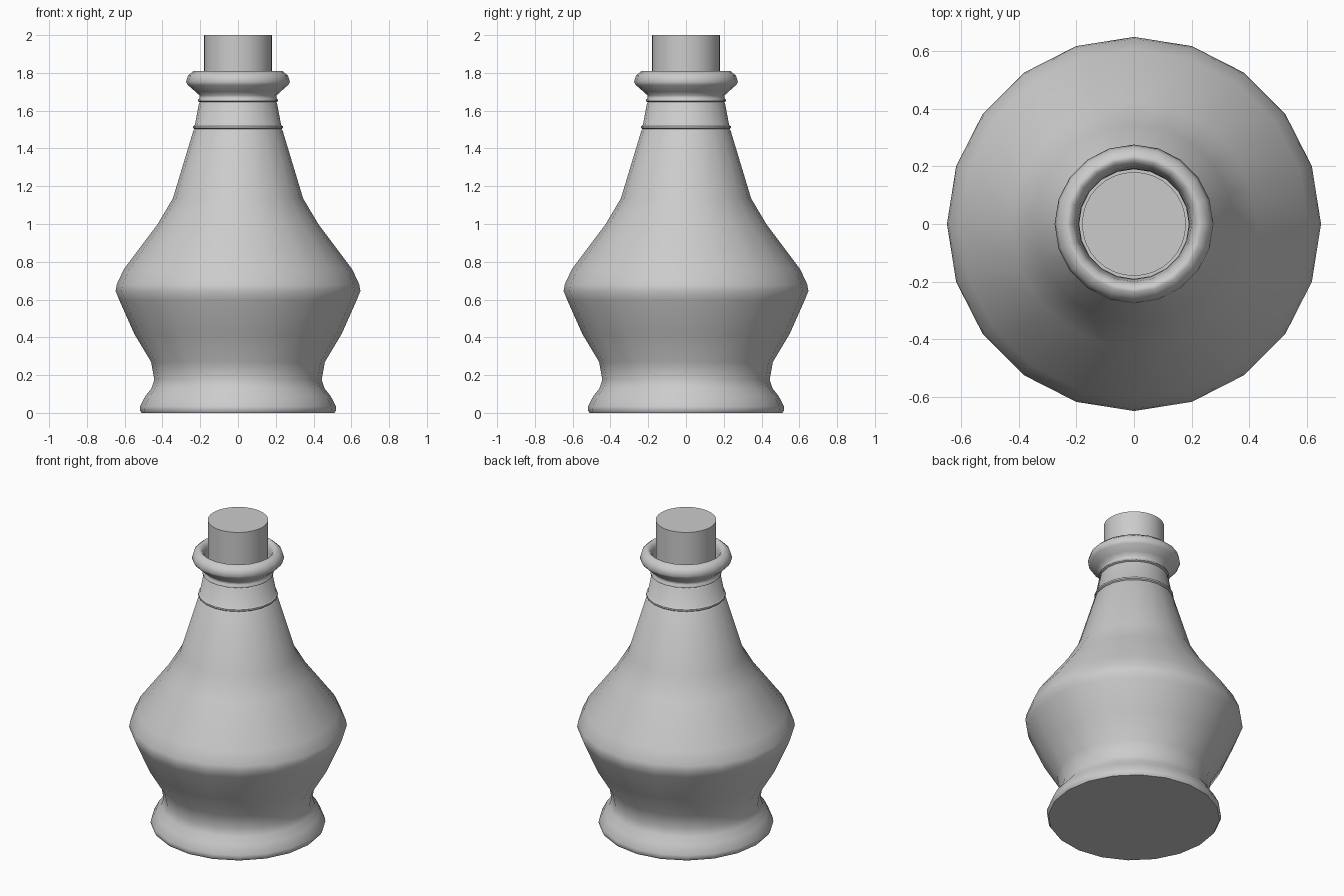
import bpy, bmesh, math

if "Cube" in bpy.data.objects:
    bpy.data.objects.remove(bpy.data.objects["Cube"])


def lathe(name, profile, segments, angle):
    """Revolve (radius, z) points around z; a zero radius closes an end."""
    bm = bmesh.new()
    verts = [bm.verts.new((r, 0, z)) for r, z in profile]
    edges = [bm.edges.new(pair) for pair in zip(verts, verts[1:])]
    bmesh.ops.spin(bm, geom=verts + edges, cent=(0, 0, 0), axis=(0, 0, 1),
                   angle=math.tau, steps=segments, use_duplicate=False)
    bmesh.ops.remove_doubles(bm, verts=bm.verts[:], dist=0.0005)
    bmesh.ops.recalc_face_normals(bm, faces=bm.faces[:])
    mesh = bpy.data.meshes.new(name)
    bm.to_mesh(mesh)
    bm.free()
    obj = bpy.data.objects.new(name, mesh)
    bpy.context.collection.objects.link(obj)
    bpy.ops.object.select_all(action='DESELECT')
    obj.select_set(True)
    bpy.context.view_layer.objects.active = obj
    bpy.ops.object.shade_smooth_by_angle(angle=math.radians(angle))
    return obj


# Bottle: foot, waist, belly, shoulder, ridged neck, lip and inner neck
foot = [(0, 0), (0.51, 0), (0.52, 0.015), (0.518, 0.035), (0.49, 0.09),
        (0.458, 0.13), (0.443, 0.175)]
belly = [(0.46, 0.27), (0.55, 0.42), (0.63, 0.6), (0.648, 0.645),
         (0.642, 0.68), (0.605, 0.76), (0.425, 1.0), (0.345, 1.135)]
neck = [(0.236, 1.495), (0.229, 1.502), (0.237, 1.508), (0.237, 1.518),
        (0.228, 1.525), (0.207, 1.638), (0.201, 1.645), (0.211, 1.65),
        (0.211, 1.658), (0.203, 1.666)]
lip = [(0.203, 1.68), (0.225, 1.7), (0.265, 1.735), (0.275, 1.752),
       (0.265, 1.785), (0.236, 1.81), (0.222, 1.808), (0.206, 1.79),
       (0.2, 1.765), (0.192, 1.7), (0.19, 1.55)]
lathe("bottle", foot + belly + neck + lip, 20, 50)

# Cork stopper
lathe("cork", [(0, 1.55), (0.18, 1.55), (0.18, 2.0), (0, 2.0)], 32, 30)
